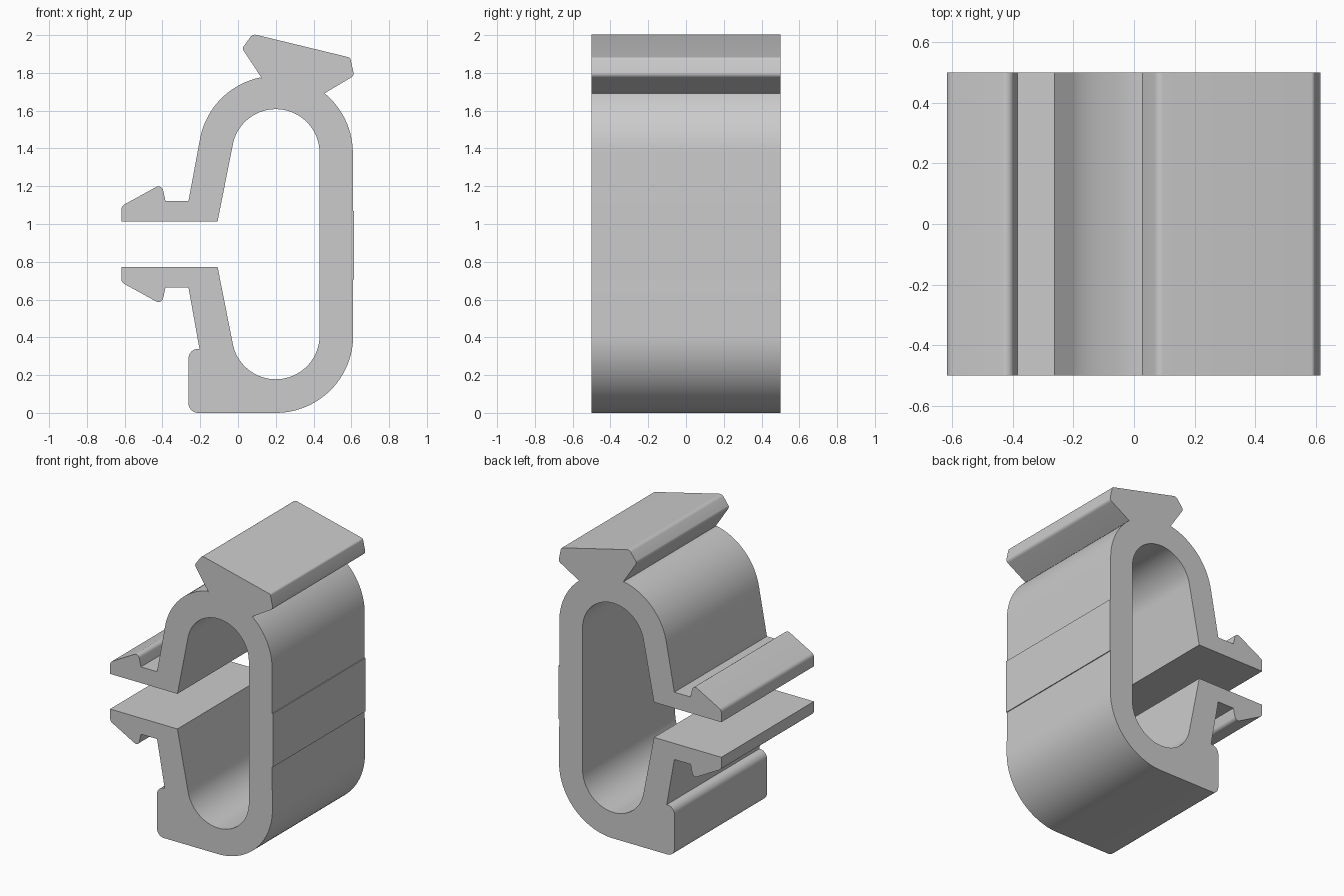
import bpy, bmesh
from math import sin, cos, radians
from mathutils import Vector

cube = bpy.data.objects.get("Cube")
if cube:
    bpy.data.objects.remove(cube, do_unlink=True)

DEPTH = 1.0
MIRROR = 1.786            # sum of a height and its mirrored height
LOW, HIGH = 0.41, MIRROR - 0.41
OUTER, INNER = 0.408, 0.232


def arc(z, radius, start, end, steps):
    """Points on an arc about the clip's middle axis, angles in degrees."""
    angles = [radians(start + (end - start) * i / steps) for i in range(steps + 1)]
    return [(0.2 + radius * cos(a), z + radius * sin(a)) for a in angles]


def rounded(points, steps=6):
    """Polyline whose corners (x, z, radius) are rounded off."""
    out = []
    for i, (x, z, r) in enumerate(points):
        if r == 0:
            out.append((x, z))
            continue
        p = Vector((x, z))
        a = (Vector(points[i - 1][:2]) - p).normalized()
        b = (Vector(points[i + 1][:2]) - p).normalized()
        half = a.angle(b) / 2
        centre = p + (a + b).normalized() * (r / sin(half))
        reach = r * cos(half) / sin(half)
        u, v = p + a * reach - centre, p + b * reach - centre
        for k in range(steps + 1):
            out.append(tuple(centre + u.lerp(v, k / steps).normalized() * r))
    return out


def flip(points):
    return [(x, MIRROR - z) for x, z in reversed(points)]


# Barbed jaw, from the outer wall round to the inner wall
jaw = rounded([(-0.262, 1.123, 0), (-0.384, 1.123, 0), (-0.404, 1.212, 0.025),
               (-0.617, 1.095, 0.03), (-0.617, 1.013, 0), (-0.108, 1.013, 0)])

# Slanted head on top
head = rounded([(0.458, 1.692, 0), (0.615, 1.785, 0.025), (0.594, 1.881, 0.015),
                (0.078, 2.006, 0.03), (0.022, 1.93, 0.02), (0.126, 1.772, 0)])

# Square foot at the lower left
foot = rounded([(-0.204, 0.339, 0), (-0.262, 0.339, 0.05), (-0.262, 0, 0.05), (0.2, 0, 0)])

# Slightly raised pad on the straight back wall
pad = [(0.608, 0.705), (0.614, 0.705), (0.614, 1.07), (0.608, 1.07)]

profile = (arc(LOW, OUTER + 0.002, -90, 0, 24)[1:] + pad
           + arc(HIGH, OUTER, 0, 52, 14) + head
           + arc(HIGH, OUTER, 102, 170, 18) + jaw
           + arc(HIGH, INNER, 170, 0, 36) + arc(LOW, INNER, 0, -170, 36)
           + flip(jaw) + foot)

# Extrude the profile through the full depth
bm = bmesh.new()
face = bm.faces.new([bm.verts.new((x, -DEPTH / 2, z)) for x, z in profile])
moved = bmesh.ops.extrude_face_region(bm, geom=[face])["geom"]
bmesh.ops.translate(bm, vec=(0, DEPTH, 0),
                    verts=[g for g in moved if isinstance(g, bmesh.types.BMVert)])
bmesh.ops.recalc_face_normals(bm, faces=bm.faces)
mesh = bpy.data.meshes.new("clip_body")
bm.to_mesh(mesh)
bm.free()

clip = bpy.data.objects.new("clip_body", mesh)
bpy.context.collection.objects.link(clip)

grey = bpy.data.materials.new("light_grey")
grey.use_nodes = True
colour = (0.6, 0.6, 0.6, 1)
grey.diffuse_color = colour
grey.node_tree.nodes["Principled BSDF"].inputs["Base Color"].default_value = colour
mesh.materials.append(grey)

bpy.ops.object.select_all(action="DESELECT")
clip.select_set(True)
bpy.context.view_layer.objects.active = clip
bpy.ops.object.shade_smooth_by_angle(angle=radians(30))
